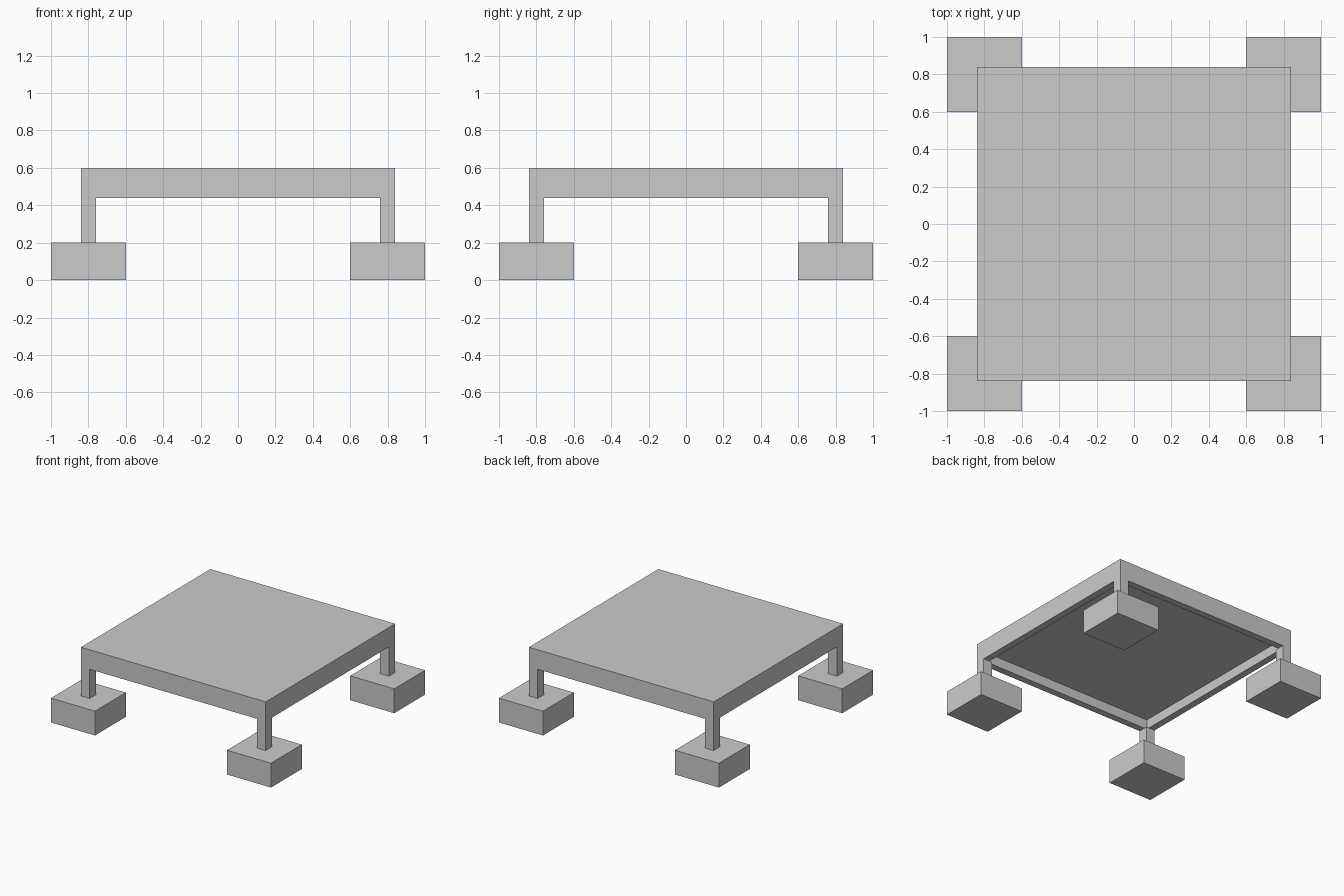
import bpy, bmesh

if "Cube" in bpy.data.objects:
    bpy.data.objects.remove(bpy.data.objects["Cube"])

def box(name, lo, hi):
    """Axis-aligned box between two opposite corners."""
    bm = bmesh.new()
    bmesh.ops.create_cube(bm, size=1)
    for v in bm.verts:
        v.co = [(l + h) / 2 + c * (h - l) for l, h, c in zip(lo, hi, v.co)]
    mesh = bpy.data.meshes.new(name)
    bm.to_mesh(mesh)
    bm.free()
    obj = bpy.data.objects.new(name, mesh)
    bpy.context.collection.objects.link(obj)
    return obj

OUT, RIM = 0.84, 0.08   # half width of the top, rim and post thickness

# Table top: slab with a recessed underside leaving a rim
top = box("table_top", (-OUT, -OUT, 0.44), (OUT, OUT, 0.60))
bm = bmesh.new()
bm.from_mesh(top.data)
bm.normal_update()
under = min(bm.faces, key=lambda f: f.calc_center_median().z)
bmesh.ops.inset_region(bm, faces=[under], thickness=RIM)
for v in under.verts:
    v.co.z += 0.001
ret = bmesh.ops.extrude_discrete_faces(bm, faces=[under])
for v in ret["faces"][0].verts:
    v.co.z = 0.52
for v in bm.verts:
    if v.co.z < 0.45:
        v.co.z = 0.44
bmesh.ops.remove_doubles(bm, verts=bm.verts, dist=0.0001)
bmesh.ops.recalc_face_normals(bm, faces=bm.faces)
bm.to_mesh(top.data)
bm.free()

# Four corner posts on square feet
for sx, xname in ((-1, "left"), (1, "right")):
    for sy, yname in ((-1, "front"), (1, "back")):
        def corner(part, a, b, z0, z1):
            xs, ys = sorted((sx * a, sx * b)), sorted((sy * a, sy * b))
            box(f"{yname}_{xname}_{part}", (xs[0], ys[0], z0), (xs[1], ys[1], z1))
        corner("post", OUT - RIM, OUT, 0.20, 0.44)
        corner("foot", 0.60, 1.00, 0.00, 0.20)
